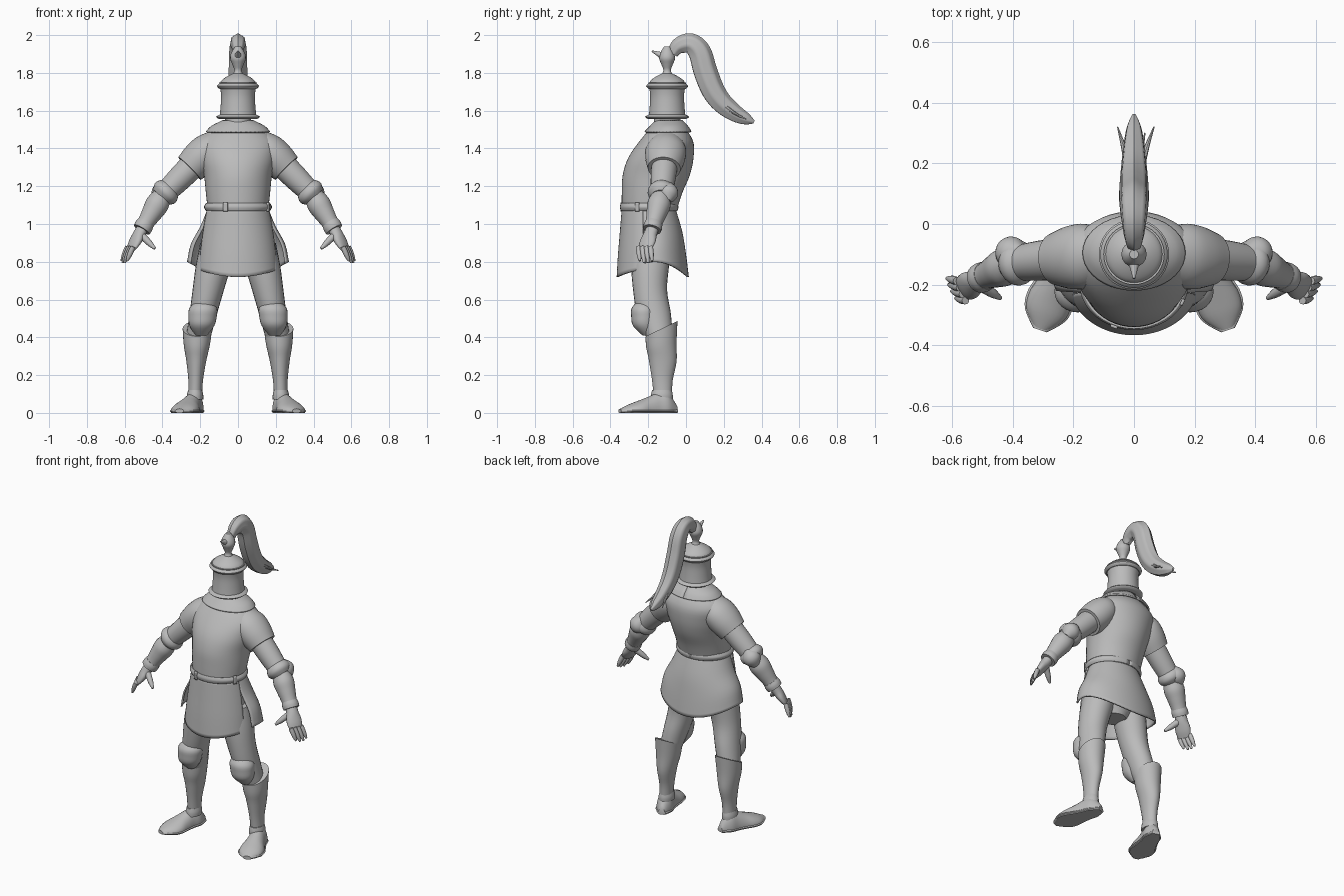
import bpy, math
from mathutils import Vector

cube = bpy.data.objects.get("Cube")
if cube:
    bpy.data.objects.remove(cube)

GREY = (.5, .5, .5, 1)
steel = bpy.data.materials.new("grey_steel")
steel.use_nodes = True
steel.diffuse_color = GREY
steel.node_tree.nodes["Principled BSDF"].inputs["Base Color"].default_value = GREY
parts = []


def finish(name, verts, faces, mirror=False, thickness=0):
    mesh = bpy.data.meshes.new(name)
    mesh.from_pydata(verts, [], faces)
    mesh.materials.append(steel)
    obj = bpy.data.objects.new(name, mesh)
    bpy.context.collection.objects.link(obj)
    if thickness:
        obj.modifiers.new("thickness", "SOLIDIFY").thickness = thickness
    if mirror:
        obj.modifiers.new("mirror", "MIRROR").use_mirror_merge = False
    parts.append(obj)


def bone(start, end, widths, depths=None):
    """Evenly spaced sections (centre, width, depth) from start to end."""
    last = len(widths) - 1
    return [(*Vector(start).lerp(Vector(end), i / last), w, d)
            for i, (w, d) in enumerate(zip(widths, depths or widths))]


def column(bottom, top, widths, fronts, backs, x_bottom=0, x_top=0):
    """Evenly spaced level sections given by their front and back edges."""
    last = len(widths) - 1
    return [(x_bottom + (x_top - x_bottom) * i / last, (f + b) / 2,
             bottom + (top - bottom) * i / last, w, (b - f) / 2)
            for i, (w, f, b) in enumerate(zip(widths, fronts, backs))]


def refine(sections, steps):
    """Smooth curve through the sections."""
    s = [Vector(p) for p in sections]
    out = []
    for i in range(len(s) - 1):
        a, b, c, d = s[max(i - 1, 0)], s[i], s[i + 1], s[min(i + 2, len(s) - 1)]
        for k in range(steps):
            t = k / steps
            out.append(b + ((c - a) * t + (2 * a - 5 * b + 4 * c - d) * t * t
                            + (3 * b - a - 3 * c + d) * t ** 3) / 2)
    return out + [s[-1]]


def loft(name, sections, level=False, hint=(0, 0, 1), sides=24, steps=4,
         mirror=False, tilt=None, ridge=0):
    """Closed body; level keeps every section horizontal, the ground flattens soles."""
    rings = refine(sections, steps)
    centres = [Vector(r[:3]) for r in rings]
    verts = []
    for i, ring in enumerate(rings):
        u, v = Vector((1, 0, 0)), Vector((0, 1, 0))
        if not level:
            along = (centres[min(i + 1, len(rings) - 1)] - centres[max(i - 1, 0)]).normalized()
            u = Vector(hint).cross(along).normalized()
            v = along.cross(u)
        for k in range(sides):
            a = math.tau * k / sides
            swell = 1 + ridge * math.cos(a * 7)
            p = centres[i] + swell * (u * ring[3] * math.cos(a) + v * ring[4] * math.sin(a))
            if tilt:
                p.z += tilt(p)
            p.z = max(p.z, 0)
            verts.append(p)
    faces = [(i * sides + k, i * sides + (k + 1) % sides,
              (i + 1) * sides + (k + 1) % sides, (i + 1) * sides + k)
             for i in range(len(rings) - 1) for k in range(sides)]
    end = len(verts) - sides
    faces += [tuple(reversed(range(sides))), tuple(range(end, end + sides))]
    finish(name, verts, faces, mirror)


def shell(name, sections, middle=0, spread=180, lift=0, thickness=.01, columns=40):
    """Curved plate around the body; angles in degrees from the front."""
    rings = refine(sections, 4)
    verts = []
    for i, (x, y, z, width, depth) in enumerate(rings):
        for k in range(columns + 1):
            off = math.radians(spread) * (2 * k / columns - 1)
            a = math.radians(middle) + off
            raised = lift * math.sin(off) ** 2 * (1 - i / (len(rings) - 1))
            verts.append((x + width * math.sin(a), y - depth * math.cos(a), z + raised))
    n = columns + 1
    faces = [(i * n + k, i * n + k + 1, (i + 1) * n + k + 1, (i + 1) * n + k)
             for i in range(len(rings) - 1) for k in range(columns)]
    finish(name, verts, faces, thickness=thickness)


def turned(name, bottom, top, radii, sides=40):
    """Round part standing on the head axis."""
    loft(name, bone((0, HEAD_Y, bottom), (0, HEAD_Y, top), radii), level=True, sides=sides)


# Joints of the left side
HEAD_Y = -.1
shoulder = Vector((.1, -.1, 1.45))
elbow = Vector((.4, -.13, 1.15))
wrist = Vector((.51, -.18, .97))
knuckle = Vector((.57, -.22, .86))
heel = Vector((.21, -.05, .01))
toe = Vector((.31, -.35, .01))

# Breastplate, collar and neck
loft("breastplate", column(1.07, 1.54, (.16, .17, .18, .2, .2, .08),
                           (-.34, -.34, -.335, -.305, -.24, -.16),
                           (-.05, -.02, .02, .04, .035, -.03)), level=True, sides=48)
shell("collar", column(1.49, 1.55, (.17, .14, .08), (-.22, -.19, -.16), (.03, .01, -.02)))
turned("neck", 1.5, 1.58, (.075, .07, .07))

# Belt and its keepers
shell("belt", column(1.07, 1.11, (.17, .18, .17), (-.345, -.35, -.345), (-.045, -.04, -.045)))
for angle in (-22, 66):
    shell("belt_keeper", column(1.065, 1.115, (.18, .18), (-.355, -.355), (-.035, -.035)),
          middle=angle, spread=4, columns=4)

# Skirt panels, open at the hips
shell("skirt_front", column(.72, 1.08, (.215, .205, .19, .17), (-.367, -.36, -.35, -.34),
                            (-.02, -.02, -.03, -.05)), spread=76, lift=.04)
shell("skirt_back", column(.72, 1.08, (.27, .25, .2, .16), (-.345, -.34, -.335, -.325),
                           (.015, 0, -.02, -.055)), middle=180, spread=108, lift=.08)

# Helmet with rims and a low dome
turned("helmet", 1.56, 1.75, (.098, .092, .09, .1))
turned("lower_rim", 1.555, 1.58, (.1, .116, .096))
turned("upper_rim", 1.715, 1.745, (.098, .111, .098))
turned("helmet_dome", 1.74, 1.8, (.098, .087, .06, .02))

# Crest holder with beak
turned("crest_stem", 1.78, 1.94, (.035, .02, .03, .042, .035, .015), sides=16)
loft("crest_beak", bone((0, HEAD_Y, 1.88), (0, -.18, 1.915), (.03, .015, .004)), sides=12)

# Plume and its loose strands
curve = [(-.07, 1.9), (-.04, 1.94), (.02, 1.955), (.07, 1.91), (.1, 1.81), (.14, 1.71),
         (.19, 1.64), (.26, 1.585), (.32, 1.555), (.36, 1.54)]
plume = []
for i, (y, z) in enumerate(curve):
    fullness = math.sin(math.pi * (i + 1) / (len(curve) + .2)) ** .7
    plume.append((0, y, z, .062 * fullness, .048 * fullness))
loft("plume", plume, hint=(1, 0, 0), sides=28, ridge=.05)
for i in range(5):
    side = .03 * (i - 1.8)
    reach = .02 * (i % 2)
    strand = [(side * k / 3, y - reach, z + reach / 2, .02 - .006 * k, .018 - .005 * k)
              for k, (y, z) in enumerate(curve[5:9])]
    loft("plume_strand", strand, sides=8)

# Arms
loft("shoulder_sleeve", bone(shoulder, shoulder.lerp(elbow, .52), (.07, .105, .105, .087),
                             (.06, .09, .095, .085)), mirror=True, sides=32)
loft("upper_arm", bone(shoulder.lerp(elbow, .4), elbow, (.07, .066, .056)), mirror=True)
loft("elbow_band", bone(shoulder.lerp(elbow, .85), shoulder.lerp(elbow, 1.03),
                        (.055, .072, .073, .055)), mirror=True)
loft("elbow_cap", bone((.37, -.09, 1.21), (.44, -.1, 1.12), (.02, .05, .05, .02)), mirror=True)
loft("forearm", bone(elbow, wrist, (.05, .062, .055, .046, .042)), mirror=True)
loft("wrist_cuff", bone(elbow.lerp(wrist, .8), wrist, (.046, .05, .048)), mirror=True)

# Hands
loft("palm", bone(wrist, knuckle, (.035, .038, .046, .045, .035), (.03, .03, .026, .02, .01)),
     mirror=True)
across = Vector((.4, .9, 0))
for i in range(4):
    base = knuckle + across * (.036 - .024 * i) + Vector((0, 0, .02))
    length = .95 - .1 * abs(i - 1.5)
    loft("finger", bone(base, base + Vector((.04, .01, -.095)) * length, (.013, .014, .012, .006)),
         mirror=True, sides=10)
loft("thumb", bone(wrist - Vector((0, .02, .03)), (.44, -.245, .87), (.02, .018, .015, .007)),
     mirror=True, sides=10)

# Legs
loft("hips", column(.76, 1, (.07, .16, .14), (-.25, -.295, -.3), (-.11, -.065, -.06)), level=True)
loft("thigh", column(.4, .9, (.065, .073, .083, .093, .095), (-.21, -.26, -.28, -.29, -.285),
                     (-.07, -.08, -.1, -.09, -.075), x_bottom=.21, x_top=.105),
     level=True, mirror=True)
loft("knee_cap", column(.41, .61, (.03, .065, .075, .07, .01), (-.23, -.28, -.29, -.285, -.23),
                        (-.17, -.16, -.155, -.16, -.21), x_bottom=.195, x_top=.18),
     level=True, mirror=True)

# Greaves rise behind the knee
loft("greave", column(.08, .46, (.036, .039, .052, .069, .078), (-.17, -.18, -.195, -.21, -.215),
                      (-.075, -.07, -.05, -.05, -.045), x_bottom=.227, x_top=.215),
     level=True, mirror=True, sides=32,
     tilt=lambda p: (p.y - HEAD_Y) * 3 * max(0, p.z - .3))

# Shoes, soles and ankle collars
loft("shoe", bone(heel, toe, (.02, .048, .052, .062, .074, .065, .02),
                  (.03, .1, .095, .075, .055, .035, .01)), mirror=True)
loft("sole", bone(heel, toe, (.025, .053, .057, .068, .08, .07, .024), (.012,) * 7), mirror=True)
loft("ankle_collar", column(.07, .12, (.043, .043, .037), (-.185, -.185, -.18),
                            (-.07, -.07, -.075), x_bottom=.227, x_top=.227),
     level=True, mirror=True)

# Smooth shading with crisp plate edges
bpy.ops.object.select_all(action="DESELECT")
for obj in parts:
    obj.select_set(True)
bpy.context.view_layer.objects.active = parts[0]
bpy.ops.object.shade_smooth_by_angle(angle=math.radians(40))
